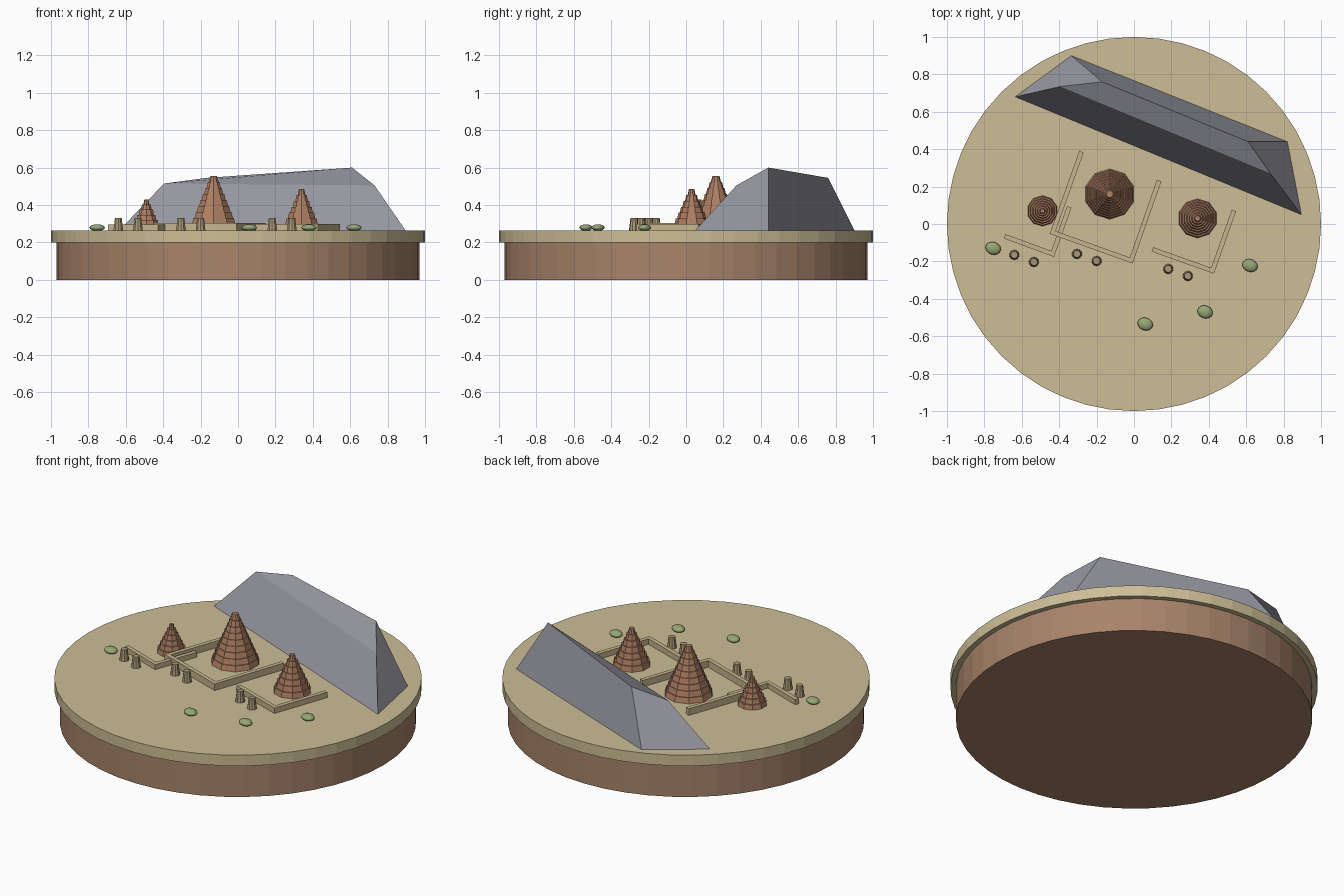
import bpy, bmesh
from math import atan2, hypot, pi
from mathutils import Vector

old = bpy.data.objects.get("Cube")
if old:
    bpy.data.objects.remove(old, do_unlink=True)

GROUND = 0.265


def material(name, rgb):
    def lin(c):
        c /= 255
        return c / 12.92 if c <= 0.04045 else ((c + 0.055) / 1.055) ** 2.4
    col = [lin(c) for c in rgb] + [1]
    m = bpy.data.materials.new(name)
    m.use_nodes = True
    m.diffuse_color = col
    m.node_tree.nodes["Principled BSDF"].inputs["Base Color"].default_value = col
    return m


EARTH = material("brown earth", (168, 132, 106))
SAND = material("dry sand", (205, 190, 150))
CLAY = material("fired clay", (176, 128, 100))
STONE = material("grey stone", (150, 150, 160))
WALL = material("wall plaster", (198, 181, 142))
POST = material("post wood", (172, 154, 120))
LEAF = material("sage green", (150, 168, 118))


def finish(name, bm, mat):
    bmesh.ops.recalc_face_normals(bm, faces=bm.faces)
    mesh = bpy.data.meshes.new(name)
    bm.to_mesh(mesh)
    bm.free()
    mesh.materials.append(mat)
    ob = bpy.data.objects.new(name, mesh)
    bpy.context.collection.objects.link(ob)
    return ob


def lathe(name, profile, sides, mat, x=0, y=0):
    """Closed solid made of rings (radius, z)."""
    bm = bmesh.new()
    rings = []
    for r, z in profile:
        ring = bmesh.ops.create_circle(bm, segments=sides, radius=r)["verts"]
        for v in ring:
            v.co += Vector((x, y, z))
        rings.append(ring)
    for a, b in zip(rings, rings[1:]):
        for i in range(sides):
            j = (i + 1) % sides
            bm.faces.new((a[i], a[j], b[j], b[i]))
    bm.faces.new(rings[0])
    bm.faces.new(rings[-1])
    return finish(name, bm, mat)


def wall(name, a, b, top, width=0.025):
    bm = bmesh.new()
    bmesh.ops.create_cube(bm, size=1)
    length = hypot(b[0] - a[0], b[1] - a[1]) + width
    bmesh.ops.scale(bm, vec=(length, width, top - GROUND), verts=bm.verts)
    ob = finish(name, bm, WALL)
    ob.location = ((a[0] + b[0]) / 2, (a[1] + b[1]) / 2, (GROUND + top) / 2)
    ob.rotation_euler.z = atan2(b[1] - a[1], b[0] - a[0])


# Round base and ground slab
lathe("base_drum", [(0.97, 0), (0.97, 0.2)], 48, EARTH)
lathe("ground_slab", [(1, 0.2), (1, GROUND)], 48, SAND)

# Rocky ridge: foot outline and crest outline joined by sloping sides
foot = [(-0.635, 0.68, GROUND), (0.895, 0.05, GROUND), (0.82, 0.44, GROUND), (-0.335, 0.9, GROUND)]
crest = [(-0.395, 0.735, 0.515), (0.73, 0.27, 0.505), (0.61, 0.44, 0.6), (-0.17, 0.76, 0.545)]
bm = bmesh.new()
low = [bm.verts.new(p) for p in foot]
high = [bm.verts.new(p) for p in crest]
for i in range(4):
    j = (i + 1) % 4
    bm.faces.new((low[i], low[j], high[j], high[i]))
bm.faces.new(high)
bm.faces.new(low)
finish("ridge", bm, STONE)

# Tiered conical towers
towers = [("large", -0.13, 0.16, 0.135, 0.29, 9),
          ("medium", 0.34, 0.03, 0.105, 0.22, 7),
          ("small", -0.49, 0.07, 0.082, 0.165, 6)]
for size, x, y, radius, height, tiers in towers:
    profile = []
    for i in range(tiers):
        r = radius * (1 - 0.8 * i / (tiers - 1))
        z = GROUND + height * i / tiers
        profile += [(r, z), (r - radius * 0.06, z + height / tiers)]
    lathe(size + "_tower", profile, 10, CLAY, x, y)

# Low courtyard walls
yards = [("main", 0.305, [(-0.285, 0.375), (-0.435, -0.045), (-0.015, -0.195), (0.13, 0.22)]),
         ("right", 0.295, [(-0.68, -0.07), (-0.435, -0.16), (-0.35, 0.08)]),
         ("left", 0.298, [(0.11, -0.14), (0.42, -0.25), (0.53, 0.06)])]
for side, top, path in yards:
    for i, (a, b) in enumerate(zip(path, path[1:])):
        wall(f"{side}_yard_wall_{i + 1}", a, b, top)

# Pairs of tapered gate posts
for n, (x, y) in enumerate([(-0.64, -0.165), (-0.305, -0.16), (0.183, -0.24)]):
    for k in range(2):
        lathe(f"gate_post_{n + 1}_{k + 1}", [(0.027, GROUND), (0.019, 0.33)], 10, POST,
              x + 0.105 * k, y - 0.038 * k)

# Flattened shrubs
for n, (x, y) in enumerate([(-0.753, -0.13), (0.62, -0.222), (0.38, -0.47), (0.06, -0.535)]):
    bm = bmesh.new()
    bmesh.ops.create_uvsphere(bm, u_segments=14, v_segments=8, radius=1)
    bmesh.ops.scale(bm, vec=(0.042, 0.034, 0.018), verts=bm.verts)
    for f in bm.faces:
        f.smooth = True
    shrub = finish(f"shrub_{n + 1}", bm, LEAF)
    shrub.location = (x, y, 0.279)
    shrub.rotation_euler.z = -pi / 9
